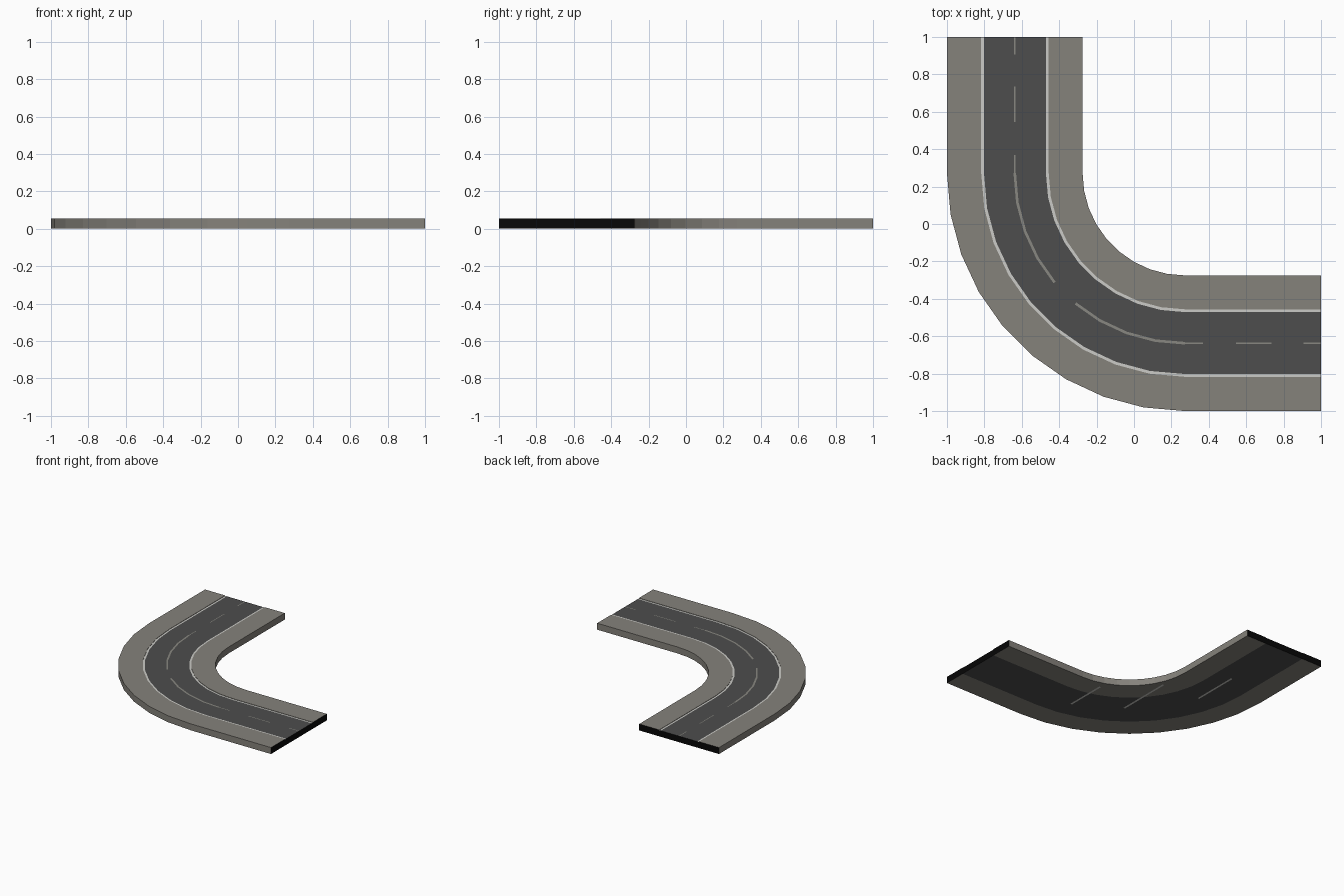
import bpy, math

if "Cube" in bpy.data.objects:
    bpy.data.objects.remove(bpy.data.objects["Cube"])

C = 0.272                       # centre of the bend in x and y
R_IN, R_OUT = 0.547, 1.272      # outer limits of the slab
K_IN, K_OUT = 0.728, 1.089      # kerb lines
MID = (R_IN + R_OUT) / 2
LINE = 0.015                    # edge line width
H, ROAD, BASE = 0.054, 0.051, 0.001


def material(name, rgb):
    m = bpy.data.materials.new(name)
    m.diffuse_color = (*rgb, 1)
    m.use_nodes = True
    m.node_tree.nodes["Principled BSDF"].inputs["Base Color"].default_value = m.diffuse_color
    return m


PAVE = material("pavement_grey", (0.235, 0.223, 0.198))
TAR = material("asphalt", (0.075, 0.075, 0.075))
WHITE = material("line_white", (0.60, 0.60, 0.57))
DASH = material("dash_grey", (0.25, 0.245, 0.22))
BLACK = material("end_black", (0.002, 0.002, 0.002))


def make(name, verts, faces, mat):
    me = bpy.data.meshes.new(name)
    me.from_pydata(verts, [], faces)
    me.materials.append(mat)
    ob = bpy.data.objects.new(name, me)
    bpy.context.collection.objects.link(ob)
    return ob


def arc(a0, a1, step=10):
    n = round((a1 - a0) / step)
    return [(C, C, math.radians(a0 + (a1 - a0) * i / n)) for i in range(n + 1)]


# stations: (origin x, origin y, turn angle) along the road
START, END = (C, 1, 0), (1, C, math.pi / 2)
PATH = [START] + arc(0, 90) + [END]


def at(station, r, z):
    x, y, a = station
    return (x - r * math.cos(a), y - r * math.sin(a), z)


def sweep(name, profile, mat, path=PATH):
    n = len(profile)
    verts = [at(s, r, z) for s in path for r, z in profile]
    faces = [(i * n + j, i * n + j + 1, (i + 1) * n + j + 1, (i + 1) * n + j)
             for i in range(len(path) - 1) for j in range(n - 1)]
    return make(name, verts, faces, mat)


# pavements on both sides of the road, with kerb steps
inner = [(K_IN, BASE), (R_IN, BASE), (R_IN, H), (K_IN, H), (K_IN, ROAD)]
outer = [(K_OUT, ROAD), (K_OUT, H), (R_OUT, H), (R_OUT, BASE), (K_OUT, BASE)]
sweep("inner_pavement", inner, PAVE)
sweep("outer_pavement", outer, PAVE)

# road surface, edge lines and underside
sweep("road_surface", [(K_IN + LINE, ROAD), (K_OUT - LINE, ROAD)], TAR)
sweep("inner_edge_line", [(K_IN, ROAD), (K_IN + LINE, ROAD)], WHITE)
sweep("outer_edge_line", [(K_OUT - LINE, ROAD), (K_OUT, ROAD)], WHITE)
sweep("road_underside", [(K_OUT, BASE), (K_IN, BASE)], TAR)

# black ends of the slab
section = inner[1:] + outer[:-1]
ids = tuple(range(len(section)))
make("back_end", [at(START, r, z) for r, z in section], [ids[::-1]], BLACK)
make("right_end", [at(END, r, z) for r, z in section], [ids], BLACK)


# centre dashes: thin on the straights, wider round the bend
def dash(name, path, width):
    z = ROAD + 0.001
    sweep(name, [(MID - width / 2, z), (MID + width / 2, z)], DASH, path)


for i, (far, near) in enumerate([(1.0, 0.905), (0.735, 0.545), (0.37, C)]):
    dash(f"back_dash_{i}", [(C, far, 0), (C, near, 0)], 0.006)
    dash(f"right_dash_{i}", [(near, C, END[2]), (far, C, END[2])], 0.006)
dash("bend_dash_back", arc(0, 40), 0.014)
dash("bend_dash_right", arc(50, 90), 0.014)

# thin pale strips on the underside
for i, (x, y0, y1) in enumerate([(0.08, -0.64, -0.30), (-0.265, -0.43, 0.03),
                                 (-0.6, 0.04, 0.43)]):
    w = 0.008
    make(f"underside_strip_{i}", [(x - w, y0, 0), (x - w, y1, 0),
                                  (x + w, y1, 0), (x + w, y0, 0)],
         [(0, 1, 2, 3)], WHITE)
